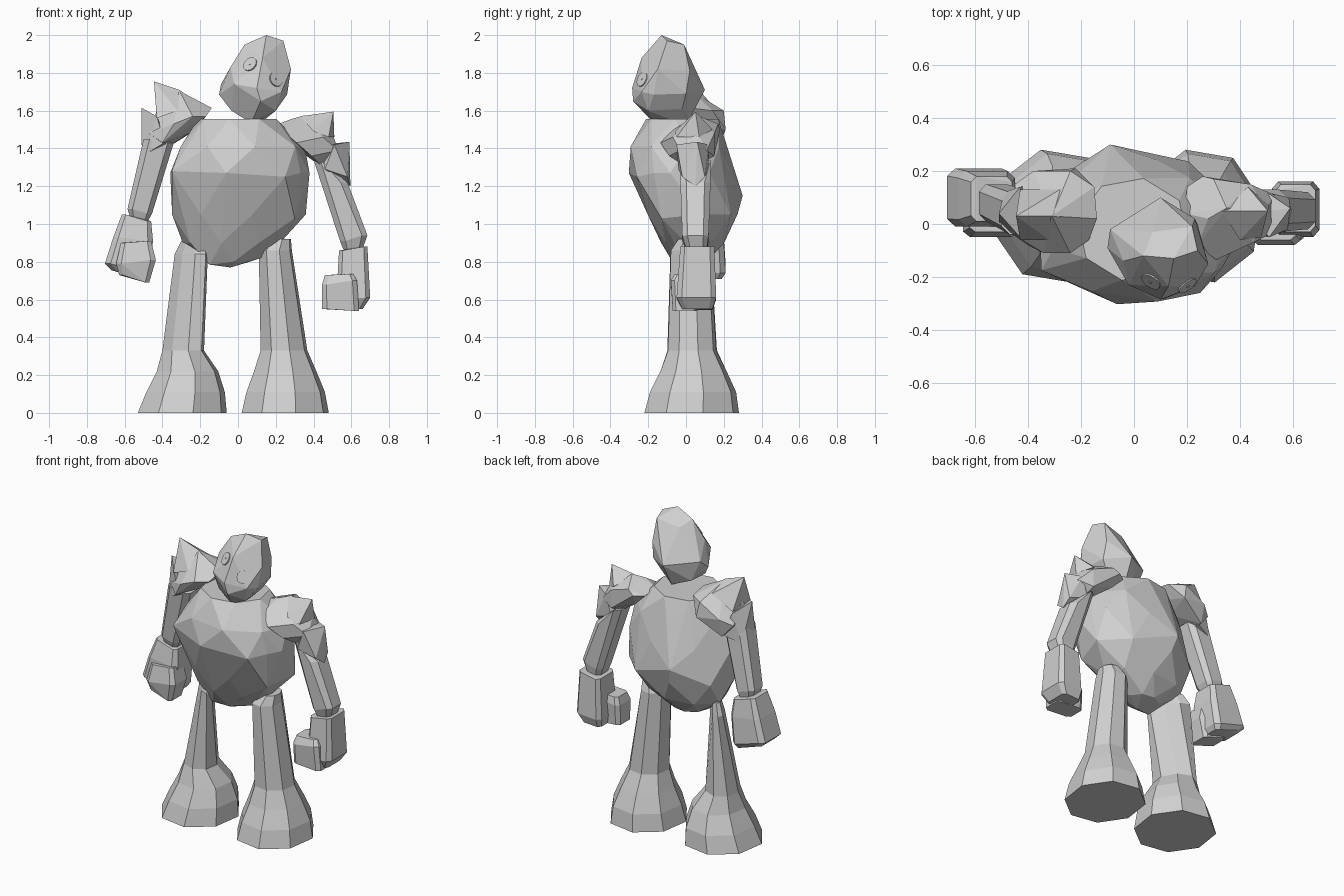
import bpy, bmesh, math
from mathutils import Vector
from mathutils.bvhtree import BVHTree

stone = bpy.data.materials.new("pale_stone")
stone.diffuse_color = (0.63, 0.63, 0.63, 1)


def finish(bm, name):
    bmesh.ops.recalc_face_normals(bm, faces=bm.faces)
    me = bpy.data.meshes.new(name)
    bm.to_mesh(me)
    me.materials.append(stone)
    ob = bpy.data.objects.new(name, me)
    bpy.context.collection.objects.link(ob)
    return bm


def add_hull(bm, points):
    """Convex boulder around a handful of corner points."""
    verts = [bm.verts.new(p) for p in points]
    res = bmesh.ops.convex_hull(bm, input=verts)
    junk = {v for v in res["geom_interior"] if isinstance(v, bmesh.types.BMVert)}
    bmesh.ops.delete(bm, geom=[v for v in junk if v.is_valid], context='VERTS')
    faces = [f for f in bm.faces if len(f.verts) == 3]
    bmesh.ops.join_triangles(bm, faces=faces, angle_face_threshold=0.15,
                             angle_shape_threshold=1.5)


def ring(x0, x1, y0, y1, z, sides, phase, grow=1.0, skew=0.0):
    """Polygon inscribed in a box; skew leans the ellipse onto a diagonal."""
    x, y, rx, ry = (x0 + x1) / 2, (y0 + y1) / 2, (x1 - x0) / 2 * grow, (y1 - y0) / 2 * grow
    return [Vector((x + rx * math.cos(a), y + ry * math.sin(a + skew), z)) for a in
            (math.tau * (i + phase) / sides for i in range(sides))]


def rock(name, *groups):
    bm = bmesh.new()
    for g in groups:
        add_hull(bm, g)
    return finish(bm, name)


def loft(name, rings):
    """Skin stacked rings and cap both ends."""
    bm = bmesh.new()
    loops = [[bm.verts.new(p) for p in r] for r in rings]
    n = len(loops[0])
    for lo, hi in zip(loops, loops[1:]):
        for i in range(n):
            j = (i + 1) % n
            bm.faces.new((lo[i], lo[j], hi[j], hi[i]))
    bm.faces.new(loops[0])
    bm.faces.new(loops[-1])
    return finish(bm, name)


def block(*slabs, bevel=0.13):
    """Corner-cut box through slabs given as x0, x1, y0, y1, z-left, z-right."""
    pts = []
    for x0, x1, y0, y1, zl, zr in slabs:
        bx, by = (x1 - x0) * bevel, (y1 - y0) * bevel
        pts += [(x0, y0 + by, zl), (x0, y1 - by, zl), (x1, y0 + by, zr), (x1, y1 - by, zr),
                (x0 + bx, y0, zl), (x0 + bx, y1, zl), (x1 - bx, y0, zr), (x1 - bx, y1, zr)]
    return pts


# Torso: one big faceted boulder
torso = [(-.09, .30, 1.15), (.12, -.02, .82), (-.04, -.02, .77), (-.15, -.05, .785),
         (-.35, -.175, 1.28), (.25, -.26, 1.25), (.33, -.17, 1.27), (.30, -.13, 1.03)]
for k, span in enumerate([
        (-.15, .06, -.07, .11, .80), (-.29, .22, -.13, .20, .90), (-.345, .355, -.20, .27, 1.05),
        (-.355, .375, -.30, .24, 1.27), (-.30, .35, -.29, .21, 1.41), (-.21, .20, -.21, .17, 1.555)]):
    torso += ring(*span, 8, .25 + k * .5, 1.03)
rock("torso", torso)

# Head: tilted boulder
head = rock("head", [
    (.15, -.13, 2.0), (.24, -.10, 1.97), (.22, -.01, 1.95), (.035, -.12, 1.95), (.07, -.03, 1.92),
    (.13, -.235, 1.88), (.28, -.15, 1.82), (.23, .02, 1.81), (.10, .10, 1.71), (-.04, -.14, 1.83),
    (-.09, -.02, 1.74), (-.10, -.09, 1.685), (-.02, -.23, 1.74), (.10, -.285, 1.72), (.12, -.28, 1.65),
    (.26, -.17, 1.685), (.23, -.235, 1.70), (.24, 0, 1.69), (.20, -.20, 1.60), (.125, -.05, 1.54),
    (.07, -.17, 1.535), (-.035, -.15, 1.60), (-.03, -.01, 1.605), (.09, .02, 1.56), (.19, -.02, 1.61)])

# Eyes: thin discs with a small raised pupil, seated on the face
skin = BVHTree.FromBMesh(head)
for side, ex, ez in (("right", .065, 1.845), ("left", .20, 1.765)):
    hit, nor, _, _ = skin.ray_cast(Vector((ex, -1, ez)), Vector((0, 1, 0)))
    rot = nor.to_track_quat('Z', 'Y').to_matrix().to_4x4()
    bm = bmesh.new()
    for r, lift in ((.04, .002), (.006, .005)):
        geo = bmesh.ops.create_cone(bm, cap_ends=True, segments=16, radius1=r, radius2=r, depth=.008)
        bmesh.ops.transform(bm, matrix=rot, verts=geo["verts"])
        bmesh.ops.translate(bm, vec=hit + nor * lift, verts=geo["verts"])
    finish(bm, side + "_eye")

# Shoulders: boulder bodies with jagged spikes
rock("right_shoulder",
     [(-.31, .03, 1.705), (-.14, .02, 1.615), (-.15, .14, 1.60), (-.17, -.06, 1.57), (-.24, -.11, 1.57),
      (-.34, -.11, 1.53), (-.24, .20, 1.60), (-.22, .21, 1.50), (-.38, .20, 1.52), (-.45, .15, 1.48),
      (-.43, .03, 1.60), (-.47, -.03, 1.48), (-.40, -.08, 1.43), (-.38, .17, 1.40), (-.26, .02, 1.48)],
     [(-.445, .03, 1.755), (-.43, .13, 1.56), (-.43, -.06, 1.56), (-.24, .02, 1.66), (-.28, .13, 1.64),
      (-.32, -.06, 1.60), (-.31, .03, 1.71)],
     [(-.51, .04, 1.615), (-.51, .01, 1.42), (-.49, .12, 1.36), (-.49, -.02, 1.37), (-.43, -.05, 1.57),
      (-.43, .14, 1.55), (-.36, .04, 1.41), (-.39, -.07, 1.43), (-.38, .15, 1.40)])
rock("left_shoulder",
     [(.19, .04, 1.52), (.20, .14, 1.50), (.26, .18, 1.50), (.28, .02, 1.555), (.35, .06, 1.575),
      (.30, .17, 1.53), (.44, .15, 1.48), (.31, -.135, 1.43), (.24, -.08, 1.49), (.45, -.07, 1.46),
      (.50, .06, 1.48), (.39, -.09, 1.36), (.46, .02, 1.29), (.44, .15, 1.36), (.28, .13, 1.42),
      (.53, -.03, 1.39), (.53, .11, 1.39)],
     [(.505, .05, 1.595), (.51, .07, 1.46), (.48, -.05, 1.46), (.33, .05, 1.57), (.43, .14, 1.50),
      (.40, -.06, 1.49)],
     [(.59, .06, 1.435), (.595, .05, 1.20), (.51, -.05, 1.42), (.50, .12, 1.42), (.46, -.04, 1.29),
      (.46, .12, 1.29), (.585, .10, 1.25), (.58, -.02, 1.25), (.44, .04, 1.42)])

# Arms: tapered columns ending in block forearms and fists
rock("right_upper_arm", block((-.50, -.34, -.04, .12, 1.45, 1.43), (-.585, -.455, .01, .15, 1.08, 1.055),
                              (-.57, -.48, .03, .14, 1.03, 1.01), bevel=.2))
rock("left_upper_arm", block((.40, .58, -.03, .13, 1.34, 1.22), (.54, .685, -.02, .12, .91, .94),
                             (.56, .66, 0, .11, .86, .87), bevel=.2))
rock("right_hand",
     block((-.615, -.46, .01, .18, 1.05, 1.015), (-.66, -.45, -.01, .20, .93, .91),
           (-.705, -.47, -.01, .21, .79, .74), (-.67, -.49, .02, .19, .755, .71)),
     block((-.62, -.46, -.03, .10, .90, .91), (-.645, -.435, -.05, .11, .79, .81),
           (-.63, -.47, -.03, .10, .73, .69)))
rock("left_hand",
     block((.535, .685, -.03, .15, .86, .88), (.52, .70, -.05, .16, .60, .61),
           (.53, .66, -.02, .14, .545, .55)),
     block((.46, .61, -.06, .06, .73, .735), (.445, .63, -.08, .07, .68, .70),
           (.445, .64, -.07, .06, .55, .54)))

# Legs: eight-sided columns flaring into wide feet
LEGS = {"right_leg": [(-.53, -.06, -.22, .28, 0, 0), (-.485, -.07, -.19, .265, .11, 0),
                      (-.43, -.105, -.135, .215, .22, 0), (-.40, -.18, -.095, .16, .33, -.2),
                      (-.335, -.16, -.08, .13, .84, -.95), (-.30, -.18, -.04, .10, .91, -.95)],
        "left_leg": [(.02, .48, -.22, .28, 0, 0), (.045, .46, -.19, .265, .11, 0),
                     (.085, .415, -.135, .215, .22, 0), (.12, .367, -.095, .16, .33, 0),
                     (.11, .285, -.08, .13, .86, 0), (.16, .28, -.04, .10, .92, 0)]}
for name, spans in LEGS.items():
    loft(name, [ring(*s[:5], 8, .3, 1.03, s[5]) for s in spans])
